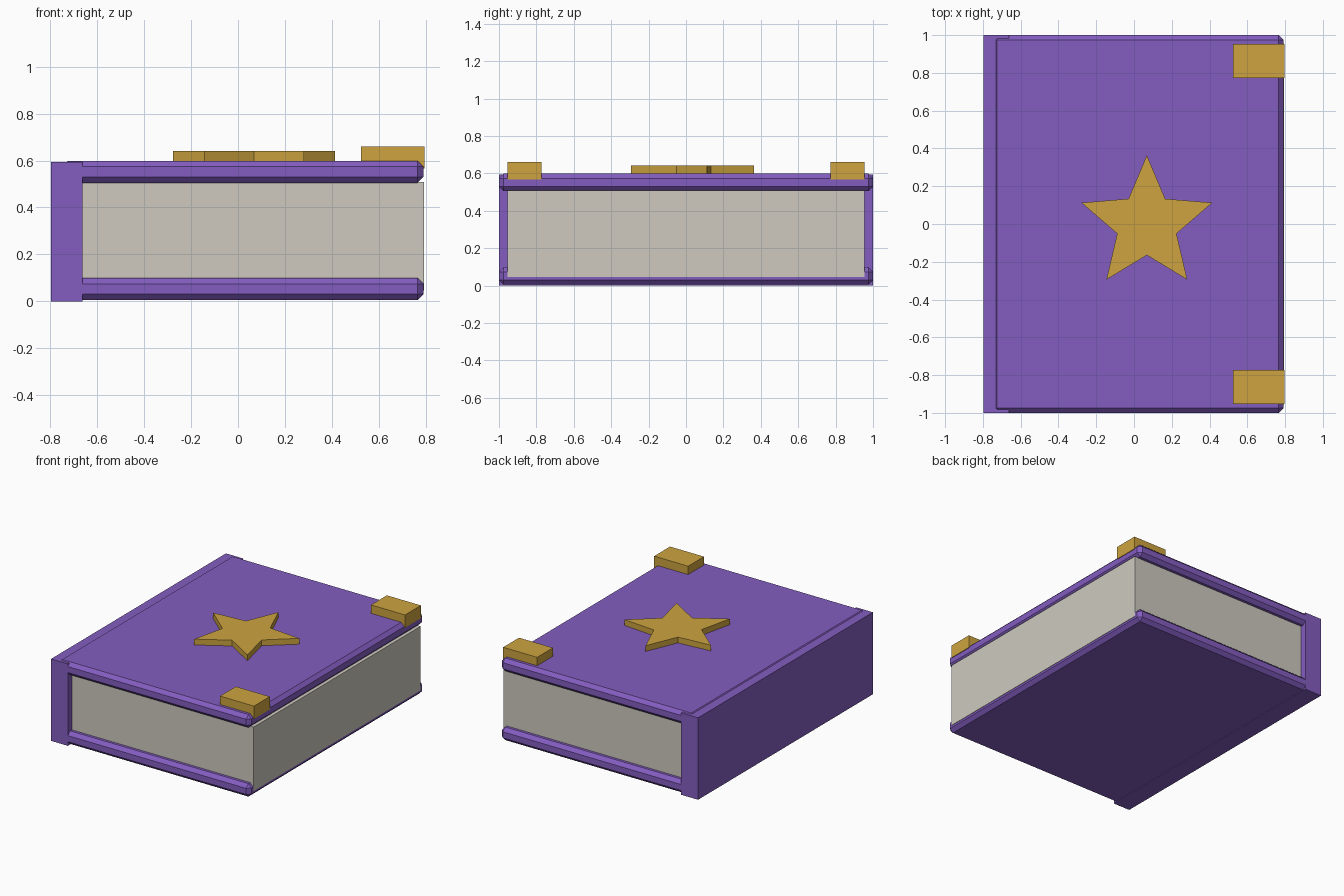
import bpy
import bmesh
from math import sin, cos, pi

if "Cube" in bpy.data.objects:
    bpy.data.objects.remove(bpy.data.objects["Cube"], do_unlink=True)


def make_material(name, rgb):
    mat = bpy.data.materials.new(name)
    mat.use_nodes = True
    color = (*rgb, 1.0)
    mat.diffuse_color = color
    bsdf = next(n for n in mat.node_tree.nodes if n.type == "BSDF_PRINCIPLED")
    bsdf.inputs["Base Color"].default_value = color
    return mat


purple = make_material("purple cover", (0.23, 0.11, 0.53))
cream = make_material("cream paper", (0.62, 0.59, 0.52))
gold = make_material("gold metal", (0.61, 0.37, 0.05))


def finish(name, bm, mat):
    bmesh.ops.recalc_face_normals(bm, faces=bm.faces)
    mesh = bpy.data.meshes.new(name)
    bm.to_mesh(mesh)
    bm.free()
    mesh.materials.append(mat)
    obj = bpy.data.objects.new(name, mesh)
    bpy.context.collection.objects.link(obj)
    return obj


def box(name, mat, xs, ys, zs, chamfer=0.0):
    """Box spanning the given ranges, with optional flat chamfers."""
    bm = bmesh.new()
    bmesh.ops.create_cube(bm, size=1)
    for v in bm.verts:
        v.co = [sum(r) / 2 + c * (r[1] - r[0]) for c, r in zip(v.co, (xs, ys, zs))]
    if chamfer:
        bmesh.ops.bevel(bm, geom=bm.edges[:], offset=chamfer, segments=1,
                        profile=0.5, affect="EDGES")
    return finish(name, bm, mat)


# Spine and the two chamfered cover boards
box("spine", purple, (-0.797, -0.662), (-1, 1), (0, 0.593))
for name, z in (("bottom_cover", 0.005), ("top_cover", 0.505)):
    box(name, purple, (-0.75, 0.791), (-1, 1), (z, z + 0.094), chamfer=0.025)

# Page block
box("pages", cream, (-0.7, 0.794), (-0.955, 0.955), (0.045, 0.508))

# Corner clips on the free edge of the top cover
for name, side in (("front_corner_clip", -1), ("back_corner_clip", 1)):
    ys = sorted((side * 0.773, side * 0.954))
    box(name, gold, (0.524, 0.796), ys, (0.567, 0.66))

# Raised star emblem
bm = bmesh.new()
ring = []
for i in range(10):
    radius = 0.165 if i % 2 else 0.364
    a = pi / 2 + i * pi / 5
    ring.append(bm.verts.new((0.068 + radius * cos(a), radius * sin(a), 0.58)))
face = bm.faces.new(ring)
top = bmesh.ops.extrude_face_region(bm, geom=[face])["geom"]
for v in top:
    if isinstance(v, bmesh.types.BMVert):
        v.co.z = 0.641
finish("star_emblem", bm, gold)
